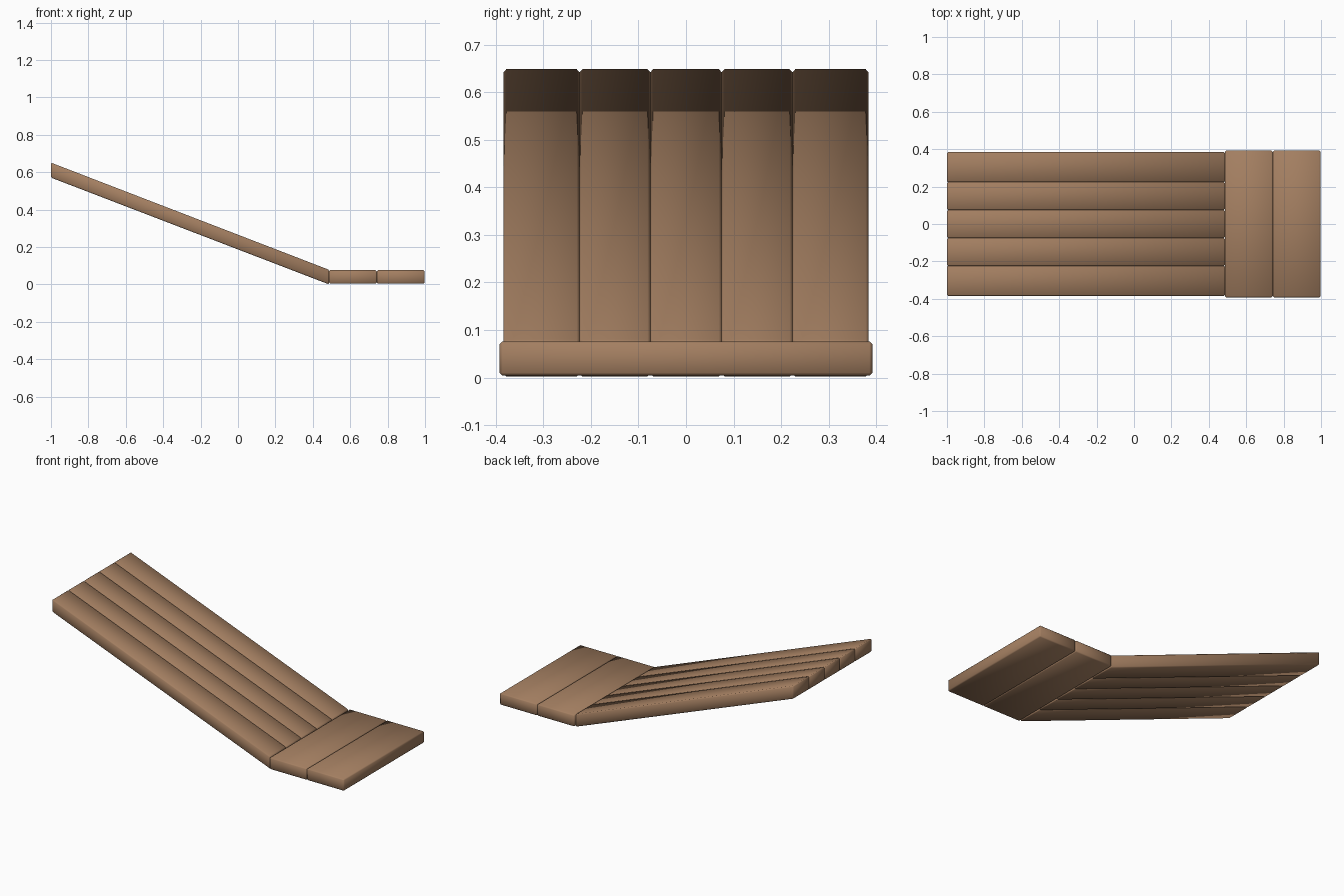
import bpy

if "Cube" in bpy.data.objects:
    bpy.data.objects.remove(bpy.data.objects["Cube"])

wood = bpy.data.materials.new("brown wood")
wood.diffuse_color = (0.37, 0.212, 0.12, 1)
wood.use_nodes = True
wood.node_tree.nodes["Principled BSDF"].inputs["Base Color"].default_value = wood.diffuse_color


def board(name, profile, y0, y1, bevel):
    """Extrude an xz profile from y0 to y1 and soften its edges."""
    n = len(profile)
    verts = [(x, y, z) for y in (y0, y1) for x, z in profile]
    faces = [list(range(n)), list(range(2 * n - 1, n - 1, -1))]
    faces += [[(i + 1) % n, i, i + n, (i + 1) % n + n] for i in range(n)]
    mesh = bpy.data.meshes.new(name)
    mesh.from_pydata(verts, [], faces)
    mesh.materials.append(wood)
    ob = bpy.data.objects.new(name, mesh)
    bpy.context.collection.objects.link(ob)
    mod = ob.modifiers.new("soft_edges", "BEVEL")
    mod.width = bevel
    mod.segments = 1
    mod.limit_method = "NONE"
    for p in mesh.polygons:
        p.use_smooth = True
    return ob


# Sloping planks, side by side across the ramp, with upright ends
slope = [(-1.0, 0.571), (0.487, 0.0), (0.487, 0.078), (-1.0, 0.651)]
edges = [-0.384, -0.224, -0.075, 0.075, 0.224, 0.384]
for i in range(5):
    board(f"ramp_plank_{i + 1}", slope, edges[i], edges[i + 1], 0.006)

# Flat landing boards laid crosswise at the foot
for i, (x0, x1) in enumerate([(0.487, 0.742), (0.742, 0.997)]):
    flat = [(x0, 0.004), (x1, 0.004), (x1, 0.076), (x0, 0.076)]
    board(f"landing_board_{i + 1}", flat, -0.392, 0.392, 0.006)
